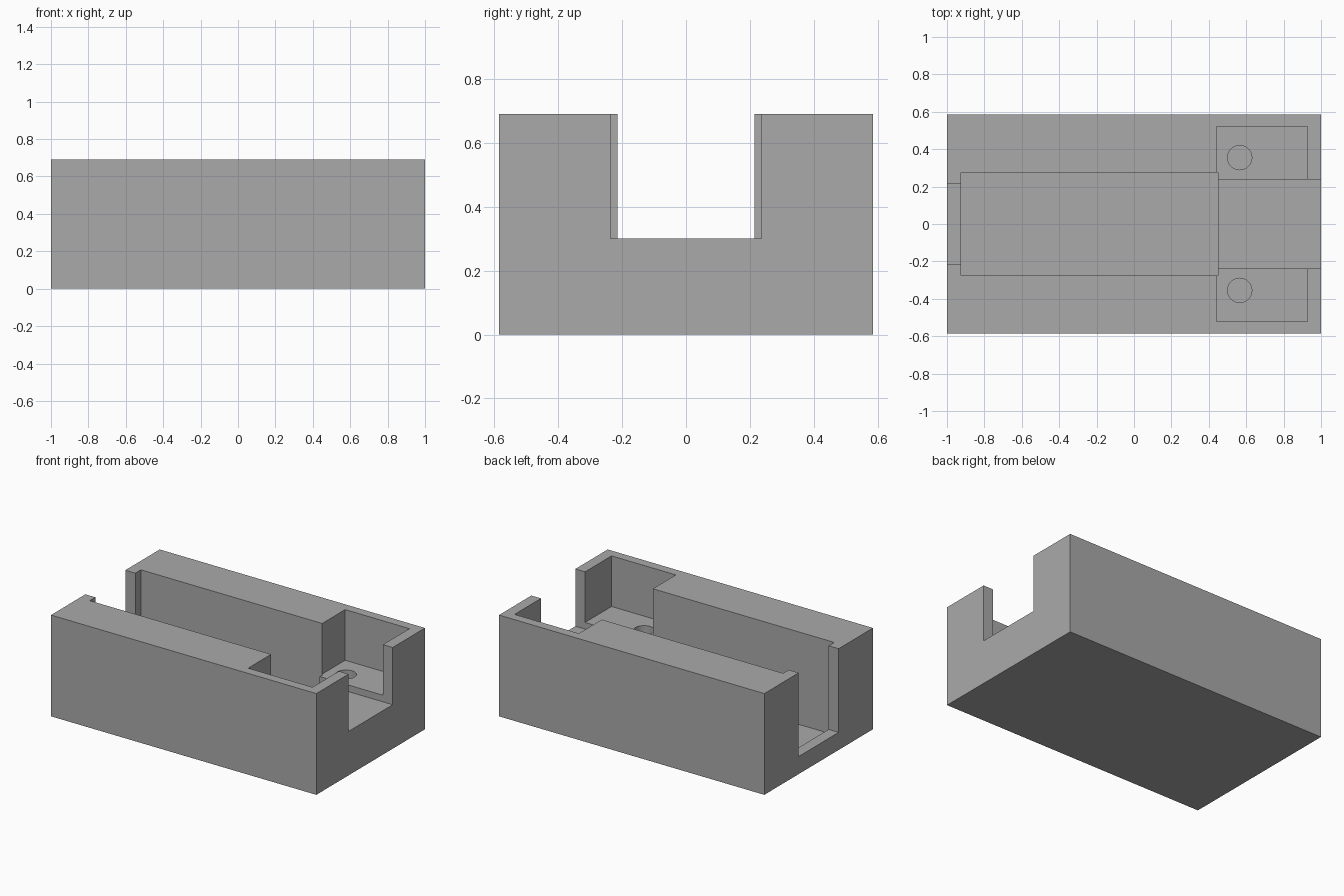
import bpy

old = bpy.data.objects.get("Cube")
if old:
    bpy.data.objects.remove(old, do_unlink=True)

HEIGHT = 0.69
ABOVE = HEIGHT + 0.1

grey = bpy.data.materials.new("plain_grey")
grey.use_nodes = True
colour = (0.4, 0.4, 0.4, 1)
grey.diffuse_color = colour
grey.node_tree.nodes["Principled BSDF"].inputs["Base Color"].default_value = colour


def box(name, low, high):
    """Axis-aligned box between two corners."""
    centre = [(a + b) / 2 for a, b in zip(low, high)]
    bpy.ops.mesh.primitive_cube_add(size=1, location=centre)
    obj = bpy.context.object
    obj.name = name
    obj.scale = [b - a for a, b in zip(low, high)]
    bpy.ops.object.transform_apply(location=True, rotation=False, scale=True)
    obj.data.materials.append(grey)
    return obj


def channel(name, x0, x1, half_width, floor):
    """Cutter centred on the long axis, open at the top."""
    return box(name, (x0, -half_width, floor), (x1, half_width, ABOVE))


# Solid block
housing = box("housing", (-1, -0.585, 0), (1, 0.585, HEIGHT))

# Central bay and the openings in both end walls
cutters = [
    channel("central_bay_cutter", -0.925, 0.45, 0.275, 0.06),
    channel("narrow_opening_cutter", -1.1, -0.9, 0.215, 0.12),
    channel("wide_opening_cutter", 0.4, 1.1, 0.237, 0.30),
]

# Side shelves with blind screw holes
for side, label in ((1, "back"), (-1, "front")):
    y0, y1 = sorted((side * 0.2, side * 0.522))
    cutters.append(box(label + "_shelf_cutter", (0.442, y0, 0.345), (0.927, y1, ABOVE)))
    bpy.ops.mesh.primitive_cylinder_add(
        vertices=48, radius=0.065, depth=0.4, location=(0.565, side * 0.355, 0.3))
    hole = bpy.context.object
    hole.name = label + "_screw_hole_cutter"
    hole.data.materials.append(grey)
    cutters.append(hole)

# Carve the housing, then discard each cutter
bpy.context.view_layer.objects.active = housing
for cutter in cutters:
    mod = housing.modifiers.new(cutter.name, "BOOLEAN")
    mod.operation = "DIFFERENCE"
    mod.solver = "EXACT"
    mod.object = cutter
    bpy.ops.object.modifier_apply(modifier=mod.name)
    bpy.data.objects.remove(cutter, do_unlink=True)

bpy.ops.object.select_all(action="DESELECT")
housing.select_set(True)
bpy.ops.object.shade_smooth_by_angle()
